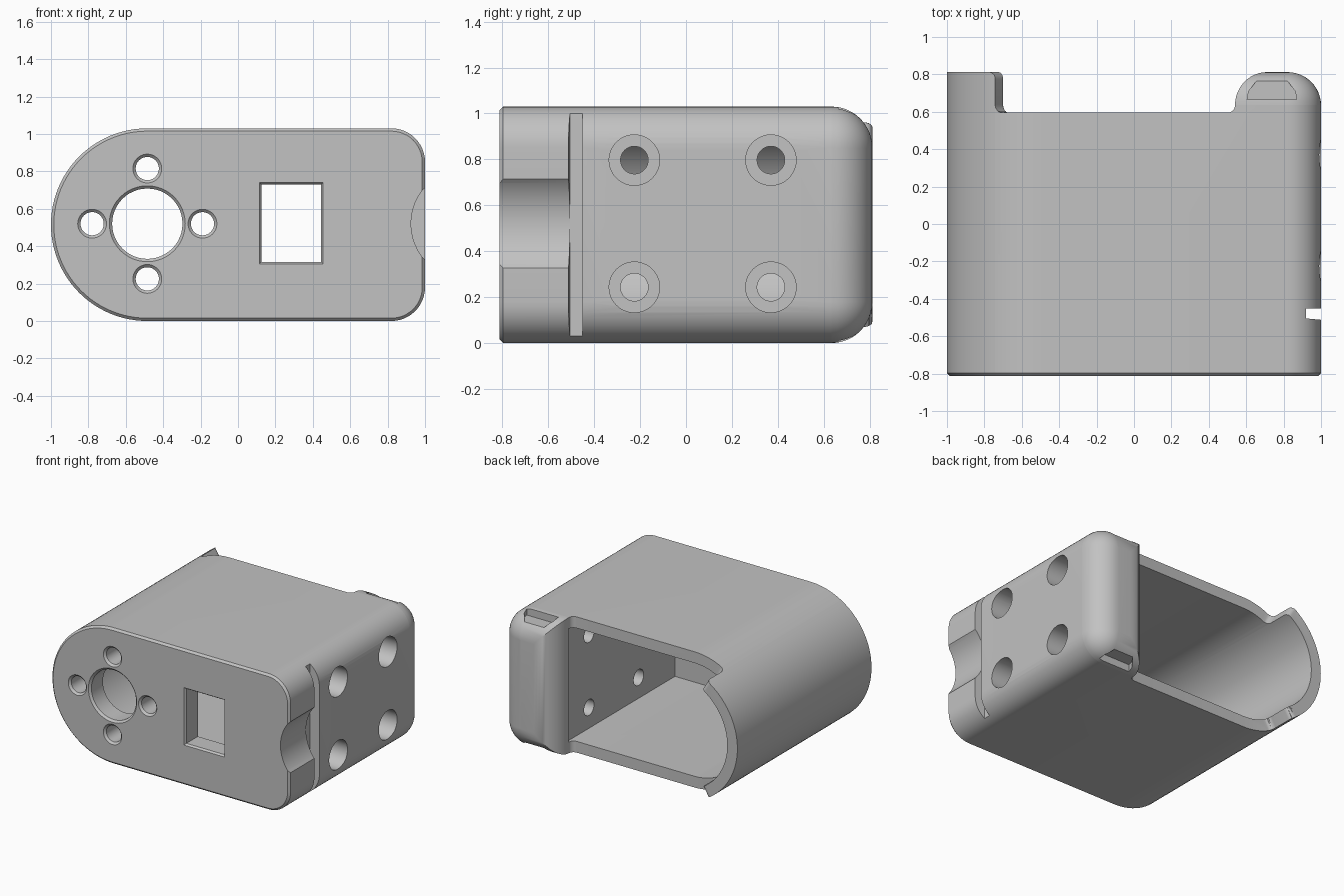
import bpy, bmesh
from math import sin, cos, pi, radians, degrees

cube = bpy.data.objects.get("Cube")
if cube:
    bpy.data.objects.remove(cube, do_unlink=True)

grey = bpy.data.materials.new("light_grey_plastic")
grey.use_nodes = True
COLOR = (0.54, 0.54, 0.54, 1)
grey.diffuse_color = COLOR
grey.node_tree.nodes["Principled BSDF"].inputs["Base Color"].default_value = COLOR

R, CX, CZ = 0.515, -0.485, 0.515      # rounded end of the housing
BACK, RIM, POST, FILLET = 0.812, 0.595, 0.54, 0.18


def loft(name, rings):
    """Closed solid through rings of equal point count."""
    bm = bmesh.new()
    loops = [[bm.verts.new(p) for p in ring] for ring in rings]
    n = len(loops[0])
    for a, b in zip(loops, loops[1:]):
        for i in range(n):
            j = (i + 1) % n
            bm.faces.new((a[i], a[j], b[j], b[i]))
    bm.faces.new(loops[0])
    bm.faces.new(loops[-1])
    bmesh.ops.recalc_face_normals(bm, faces=bm.faces)
    mesh = bpy.data.meshes.new(name)
    bm.to_mesh(mesh)
    bm.free()
    mesh.materials.append(grey)
    obj = bpy.data.objects.new(name, mesh)
    bpy.context.collection.objects.link(obj)
    return obj


def arc(cx, cz, r, start, end, steps):
    return [(cx + r * cos(radians(start + (end - start) * i / steps)),
             cz + r * sin(radians(start + (end - start) * i / steps)))
            for i in range(steps + 1)]


def at_y(points, y):
    return [(x, y, z) for x, z in points]


def outline(d):
    """Housing cross-section, inset by d."""
    r, x = FILLET - d, 1 - FILLET
    return (arc(CX, CZ, R - d, 90, 270, 48)
            + arc(x, FILLET, r, -90, 0, 12)
            + arc(x, 2 * R - FILLET, r, 0, 90, 12))


def circle(cx, cz, r):
    return arc(cx, cz, r, 0, 352.5, 47)


def rect(x0, x1, z0, z1, d):
    return [(x0 - d, z0 - d), (x1 + d, z0 - d), (x1 + d, z1 + d), (x0 - d, z1 + d)]


def cut(target, cutters):
    bpy.context.view_layer.objects.active = target
    for c in cutters:
        c.hide_render = True
        mod = target.modifiers.new("cut", "BOOLEAN")
        mod.operation, mod.solver, mod.object = "DIFFERENCE", "EXACT", c
        bpy.ops.object.modifier_apply(modifier=mod.name)
        bpy.data.objects.remove(c, do_unlink=True)


def smooth(obj):
    bpy.ops.object.select_all(action="DESELECT")
    obj.select_set(True)
    bpy.context.view_layer.objects.active = obj
    bpy.ops.object.shade_smooth_by_angle(angle=radians(30))


def front_cutter(name, shape):
    """Opening through the front plate with a chamfered lip."""
    return loft(name, [at_y(shape(0.03), -BACK - 0.015),
                       at_y(shape(0), -BACK + 0.015), at_y(shape(0), -0.5)])


# Housing body with a chamfered front edge
body = loft("housing_body", [at_y(outline(0.015), -BACK),
                             at_y(outline(0), -BACK + 0.015),
                             at_y(outline(0), BACK)])

# Inner cavity, open at the back
wall = 0.085
section = (arc(CX, CZ, R - wall, 90, 270, 48)
           + [(0.555, wall), (0.555, 2 * R - wall)])
cutters = [loft("cavity_cutter", [at_y(section, -0.66), at_y(section, 1)])]


# Recessed back rim that leaves a curved lip on the rounded end
def rim_ring(y, angle, x_end):
    a = radians(angle)
    x, z = CX + 0.9 * cos(a), 0.9 * sin(a)
    pts = [(CX, CZ), (x, CZ - z), (x, CZ - 1.2), (x_end, CZ - 1.2),
           (x_end, CZ + 1.2), (x, CZ + 1.2), (x, CZ + z)]
    return at_y(pts, y)


f, rings = 0.04, []
for i in range(7):
    t = i / 6 * pi / 2
    rings.append(rim_ring(RIM + f * (1 - cos(t)),
                          120 - degrees(f / R) * (1 - sin(t)),
                          POST - f + f * sin(t)))
rings.append(rim_ring(RIM + f + 0.0002, 120, 2))
for i in range(7):
    t = i / 6 * pi / 2
    rings.append(rim_ring(BACK - f + f * sin(t),
                          120 + degrees(f / R) * (1 - cos(t)), 2))
rings.append(rim_ring(1, 120 + degrees(f / R), 2))
cutters.append(loft("rim_cutter", rings))

# Round openings and square window in the front plate
cutters.append(front_cutter("shaft_cutter", lambda d: circle(CX, 0.52, 0.188 + d)))
for i in range(4):
    a = i * pi / 2
    hx, hz = CX + 0.295 * cos(a), 0.52 + 0.295 * sin(a)
    cutters.append(front_cutter("bolt_cutter", lambda d: circle(hx, hz, 0.062 + d)))
cutters.append(front_cutter("window_cutter",
                            lambda d: rect(0.125, 0.445, 0.315, 0.73, d * 0.7)))

# Counterbored screw holes through the thick side
for y in (-0.225, 0.37):
    for z in (0.243, 0.797):
        for r, x in ((0.11, 0.7), (0.06, 0.4)):
            ring = circle(y, z, r)
            cutters.append(loft("screw_cutter", [[(k, p, q) for p, q in ring]
                                                 for k in (x, 1.2)]))

# Slot across the side and finger scoop in front of it
slot = [(0.92, -0.452), (1.2, -0.452), (1.2, -0.53), (0.92, -0.505)]
cutters.append(loft("slot_cutter", [[(x, y, z) for x, y in slot] for z in (-0.5, 1.5)]))
scoop = circle(1.215, 0.52, 0.29)
cutters.append(loft("scoop_cutter", [at_y(scoop, -1), at_y(scoop, -0.48)]))
cut(body, cutters)
smooth(body)


# Rounded post at the back of the thick side
def post_ring(d, y):
    r, x, left = max(FILLET - d, 0.001), 1 - FILLET, POST + d * 0.95
    return at_y([(left, 2 * R - d), (left, d)]
                + arc(x, FILLET, r, -90, 0, 12)
                + arc(x, 2 * R - FILLET, r, 0, 90, 12), y)


start = RIM + f
rings = []
for i in range(13):
    t = i / 12 * pi / 2
    rings.append(post_ring(FILLET * (1 - cos(t)), start + (BACK - start) * sin(t)))
post = loft("back_post", rings)

# Shallow notches at the top and bottom of the post
notch = [(0.605, 0.665), (0.87, 0.665), (0.862, 0.71), (0.82, 0.765),
         (0.655, 0.765), (0.613, 0.71)]
cut(post, [loft("notch_cutter", [[(x, y, z) for x, y in notch] for z in span])
           for span in ((0.972, 1.3), (-0.3, 2 * R - 0.972))])
smooth(post)
